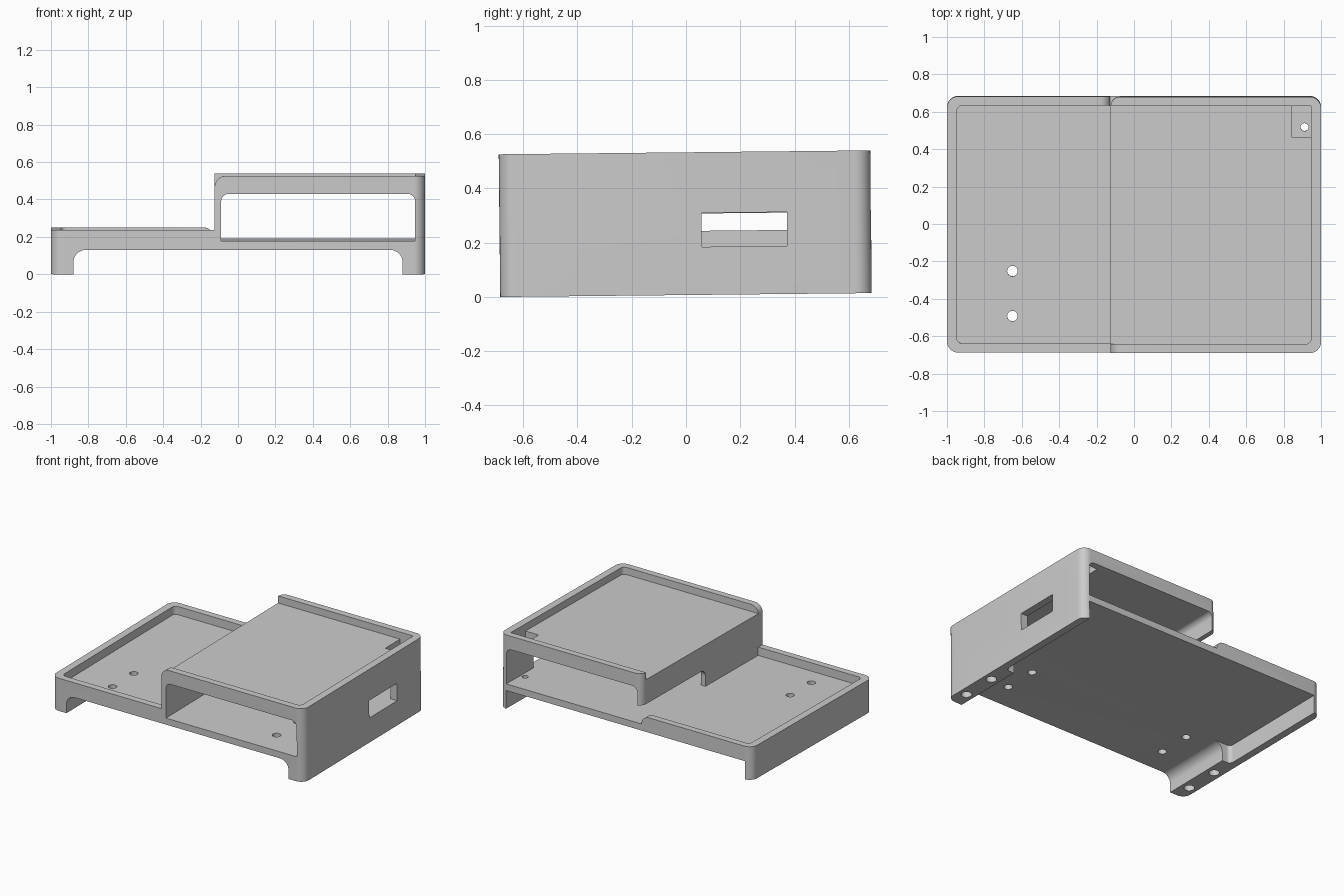
import bpy, bmesh, math
from mathutils import Matrix, Vector

if "Cube" in bpy.data.objects:
    bpy.data.objects.remove(bpy.data.objects["Cube"])

MAP = {'Z': lambda u, v, w: (u, v, w),
       'Y': lambda u, v, w: (u, w, v),
       'X': lambda u, v, w: (w, u, v)}
cutters = []


def rect(u0, u1, v0, v1, radii=(0, 0, 0, 0), n=8):
    """Rectangle outline; radii ordered low-left, low-right, top-right, top-left."""
    corners = [(u0, v0, 1, 1, 180), (u1, v0, -1, 1, 270),
               (u1, v1, -1, -1, 0), (u0, v1, 1, -1, 90)]
    pts = []
    for (u, v, su, sv, a0), r in zip(corners, radii):
        if r == 0:
            pts.append((u, v))
            continue
        for i in range(n + 1):
            a = math.radians(a0 + 90 * i / n)
            pts.append((u + su * r + r * math.cos(a), v + sv * r + r * math.sin(a)))
    return pts


def spandrel(u, v, su, sv, r, n=8):
    """Waste outside a rounded corner at (u, v); su, sv point into the solid."""
    e = 0.02 if su else 0
    pts = [(u, v)]
    for i in range(n + 1):
        a = math.pi / 2 * i / n
        pts.append((u + su * r * (1 - math.cos(a)), v + sv * r * (1 - math.sin(a))))
    return pts


def circle(u, v, r, n=24):
    return [(u + r * math.cos(2 * math.pi * i / n), v + r * math.sin(2 * math.pi * i / n))
            for i in range(n)]


def prism(name, pts, axis, lo, hi):
    bm = bmesh.new()
    a = [bm.verts.new(MAP[axis](u, v, lo)) for u, v in pts]
    b = [bm.verts.new(MAP[axis](u, v, hi)) for u, v in pts]
    bm.faces.new(a)
    bm.faces.new(b)
    k = len(pts)
    for i in range(k):
        j = (i + 1) % k
        bm.faces.new((a[i], a[j], b[j], b[i]))
    bmesh.ops.recalc_face_normals(bm, faces=bm.faces)
    me = bpy.data.meshes.new(name)
    bm.to_mesh(me)
    bm.free()
    ob = bpy.data.objects.new(name, me)
    bpy.context.collection.objects.link(ob)
    return ob


def cut(name, pts, axis, lo, hi, op='DIFFERENCE'):
    ob = prism(name, pts, axis, lo, hi)
    ob.hide_render = True
    cutters.append(ob)
    m = body.modifiers.new(name, 'BOOLEAN')
    m.operation, m.solver, m.object = op, 'EXACT', ob


Y, H, STEP = 0.685, 0.526, -0.125
FLOOR, RIM, UNDER, DECK = 0.177, 0.236, 0.43, 0.475
IN_X, IN_Y = 0.947, 0.637

# Stepped side silhouette, trimmed to a rounded plan
body = prism("stepped_tray_stand",
             [(-1, 0), (1, 0), (1, H), (STEP, H), (STEP, RIM), (-1, RIM)], 'Y', -Y, Y)
cut("plan_outline", rect(-1, 1, -Y, Y, (.06,) * 4), 'Z', -.1, 1, 'INTERSECT')

# Underside: arch between front legs, thin side walls behind them
cut("leg_arch", rect(-.88, .88, -.2, .13, (0, 0, .065, .065)), 'Y', -1, 1)
cut("rear_under", rect(-IN_X, IN_X, -.16, 1, (.03, .03, 0, 0)), 'Z', -.2, .13)

# Lower tray, upper tray and the bay under it
cut("lower_tray", rect(-IN_X, STEP, -IN_Y, IN_Y, (.03, 0, 0, .03)), 'Z', FLOOR, 1)
cut("bay", rect(-.09, IN_X, FLOOR, UNDER, (0, 0, .04, .04)), 'Y', -1, 1)
cut("upper_tray", rect(-.3, IN_X, -IN_Y, IN_Y, (0, .03, .03, 0)), 'Z', DECK, 1)

# Passage under the dividing wall, side slot and cable corner
cut("wall_passage", rect(-.04, 1, FLOOR, .30, (0, 0, 0, .05)), 'X', STEP - .002, -.06)
cut("side_slot", rect(.06, .375, FLOOR, .302), 'X', .9, 1.1)
cut("cable_corner", rect(.842, IN_X, .47, IN_Y), 'Z', .4, .6)

# Rounded ends of the rims
cut("front_rim_round", spandrel(STEP, H, 1, -1, .06), 'Y', -1, -IN_Y)
cut("back_corner_round", spandrel(STEP, Y, 1, -1, .05), 'Z', .29, 1)
cut("back_rim_end", spandrel(STEP, RIM, -1, -1, RIM - FLOOR), 'Y', .6, 1)

# Screw holes in the floor and pockets in the feet
for s in (-1, 1):
    for y in (-.25, -.49):
        cut("floor_hole", circle(s * .65, y, .028), 'Z', .1, .22)
    for y in (-.565, -.315):
        cut("foot_pocket", circle(s * .94, y, .035), 'Z', -.1, .1)
cut("corner_hole", circle(.912, .52, .021), 'Z', .1, .22)

# Bake the cuts and remove the helpers
dg = bpy.context.evaluated_depsgraph_get()
mesh = bpy.data.meshes.new_from_object(body.evaluated_get(dg))
body.modifiers.clear()
body.data = mesh
for ob in cutters:
    bpy.data.objects.remove(ob)

# Slight backward lift, resting on the front edge
mesh.transform(Matrix.Rotation(math.radians(.6), 4, 'X'))
low = min(v.co.z for v in mesh.vertices)
mesh.transform(Matrix.Translation(Vector((0, 0, -low))))

bpy.context.view_layer.objects.active = body
body.select_set(True)
bpy.ops.object.shade_smooth_by_angle(angle=math.radians(30))
